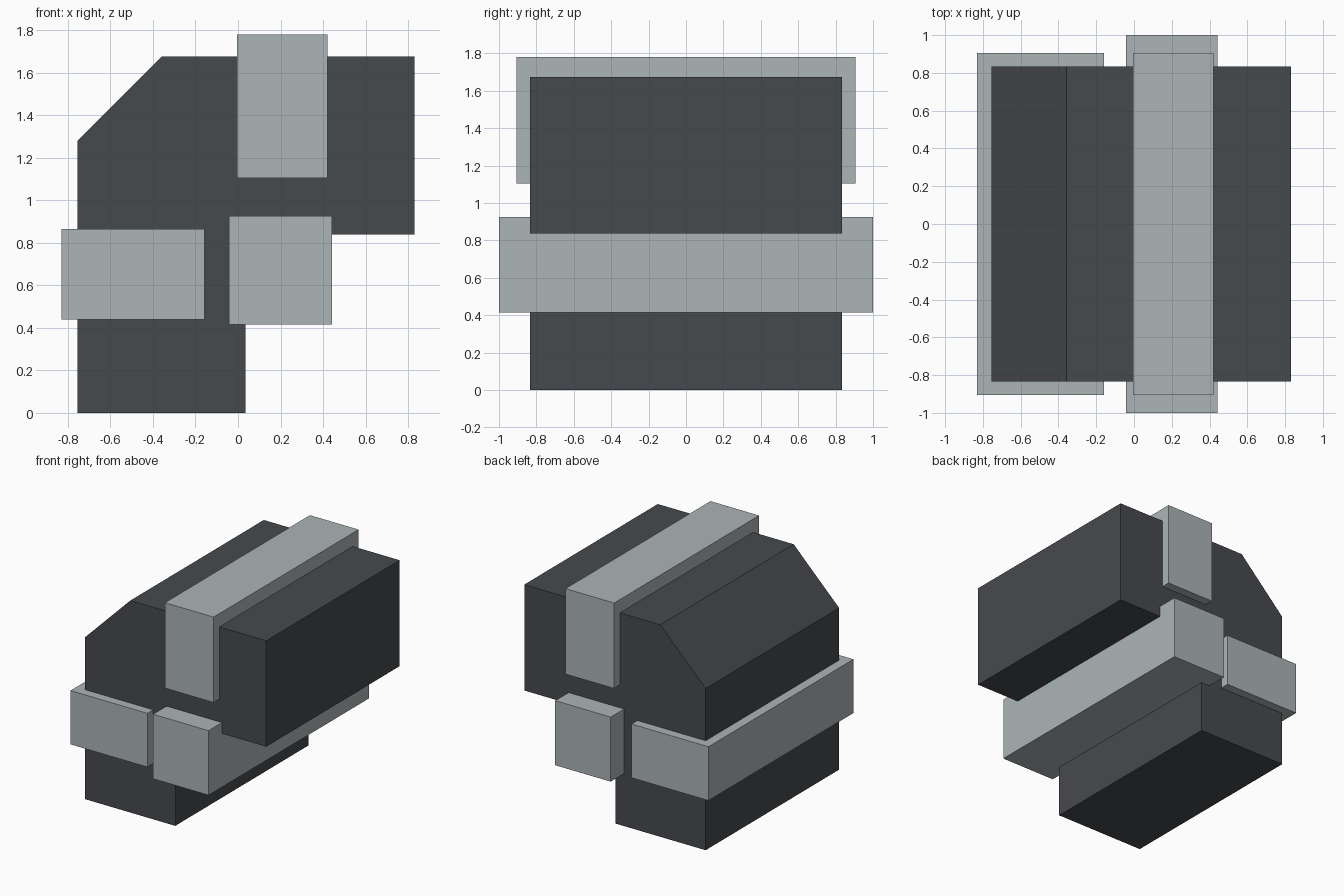
import bpy
import bmesh

if "Cube" in bpy.data.objects:
    bpy.data.objects.remove(bpy.data.objects["Cube"])


def material(name, rgb):
    m = bpy.data.materials.new(name)
    m.diffuse_color = (*rgb, 1.0)
    m.use_nodes = True
    m.node_tree.nodes["Principled BSDF"].inputs["Base Color"].default_value = m.diffuse_color
    return m


dark = material("dark_grey", (0.062, 0.068, 0.076))
light = material("light_grey", (0.415, 0.46, 0.475))


def extrude_profile(name, points, half_depth, mat):
    """Extrude an x-z outline symmetrically along y."""
    bm = bmesh.new()
    face = bm.faces.new([bm.verts.new((x, -half_depth, z)) for x, z in points])
    ext = bmesh.ops.extrude_face_region(bm, geom=[face])
    verts = [v for v in ext["geom"] if isinstance(v, bmesh.types.BMVert)]
    bmesh.ops.translate(bm, verts=verts, vec=(0, 2 * half_depth, 0))
    bmesh.ops.recalc_face_normals(bm, faces=bm.faces)
    mesh = bpy.data.meshes.new(name)
    bm.to_mesh(mesh)
    bm.free()
    mesh.materials.append(mat)
    obj = bpy.data.objects.new(name, mesh)
    bpy.context.collection.objects.link(obj)
    return obj


def bar(name, x0, x1, z0, z1, half_depth):
    extrude_profile(name, [(x0, z0), (x1, z0), (x1, z1), (x0, z1)], half_depth, light)


# L-shaped body with one chamfered outer corner
extrude_profile("angled_body", [
    (-0.755, 0), (0.035, 0), (0.035, 0.838), (0.83, 0.838),
    (0.83, 1.675), (-0.358, 1.675), (-0.755, 1.278)], 0.833, dark)

# Bands that run right through the body
bar("upper_band", -0.005, 0.42, 1.105, 1.78, 0.905)
bar("side_band", -0.83, -0.158, 0.44, 0.865, 0.905)
bar("inner_corner_bar", -0.042, 0.443, 0.415, 0.925, 1.0)
